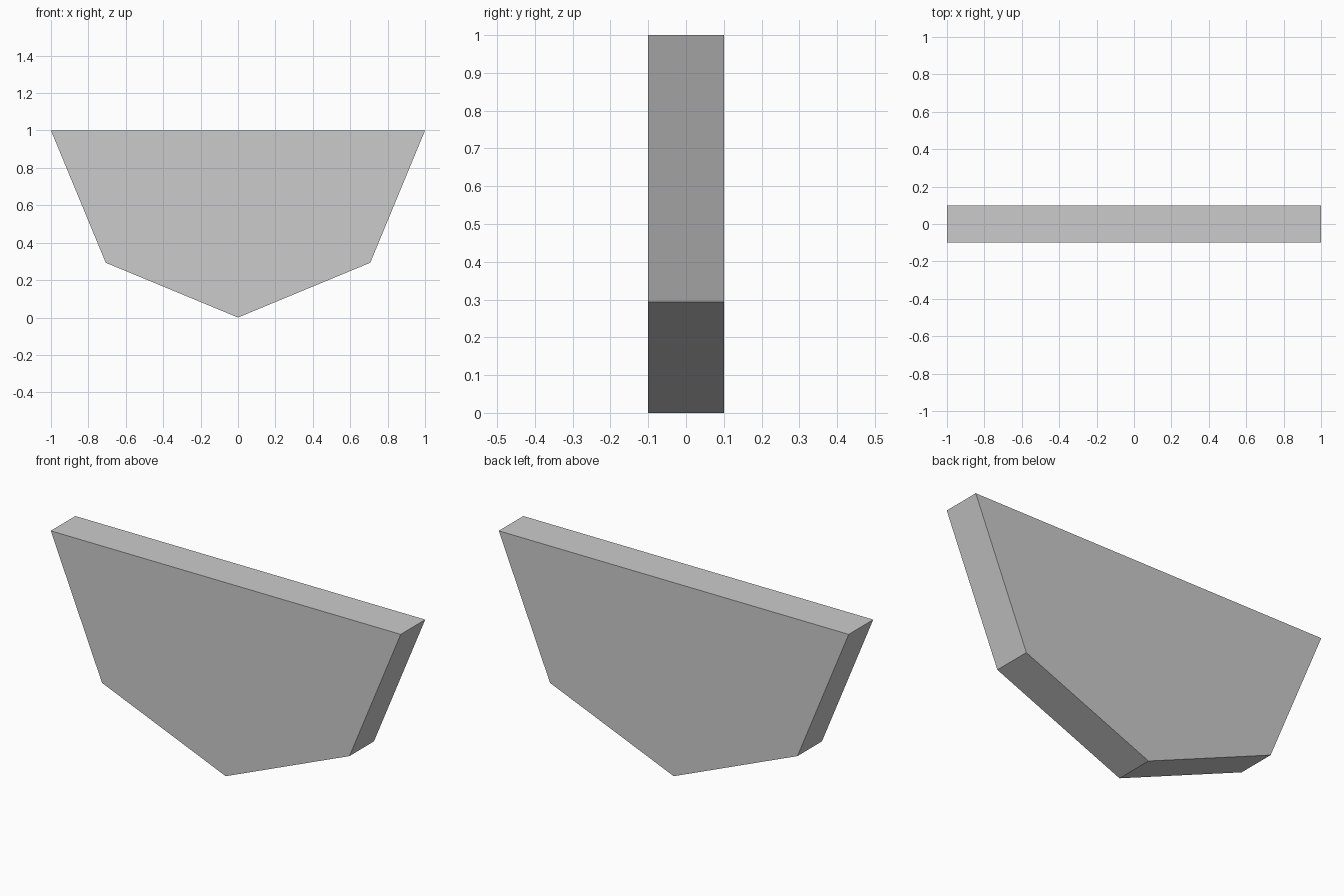
import bpy, bmesh
from math import cos, sin, pi

if "Cube" in bpy.data.objects:
    bpy.data.objects.remove(bpy.data.objects["Cube"])

RADIUS, THICKNESS, STEPS = 1.0, 0.2, 4

# Half-octagon slab: lower half of an eight-sided disc, flat side up
bm = bmesh.new()
profile = []
for i in range(STEPS + 1):
    a = pi + pi * i / STEPS
    profile.append(bm.verts.new((RADIUS * cos(a), -THICKNESS / 2, RADIUS + RADIUS * sin(a))))
face = bm.faces.new(profile)

# Extrude the profile through its thickness
ext = bmesh.ops.extrude_face_region(bm, geom=[face], use_keep_orig=True)
verts = [g for g in ext["geom"] if isinstance(g, bmesh.types.BMVert)]
bmesh.ops.translate(bm, verts=verts, vec=(0, THICKNESS, 0))
bmesh.ops.recalc_face_normals(bm, faces=bm.faces)

mesh = bpy.data.meshes.new("half_octagon_slab")
bm.to_mesh(mesh)
bm.free()
slab = bpy.data.objects.new("half_octagon_slab", mesh)
bpy.context.collection.objects.link(slab)
